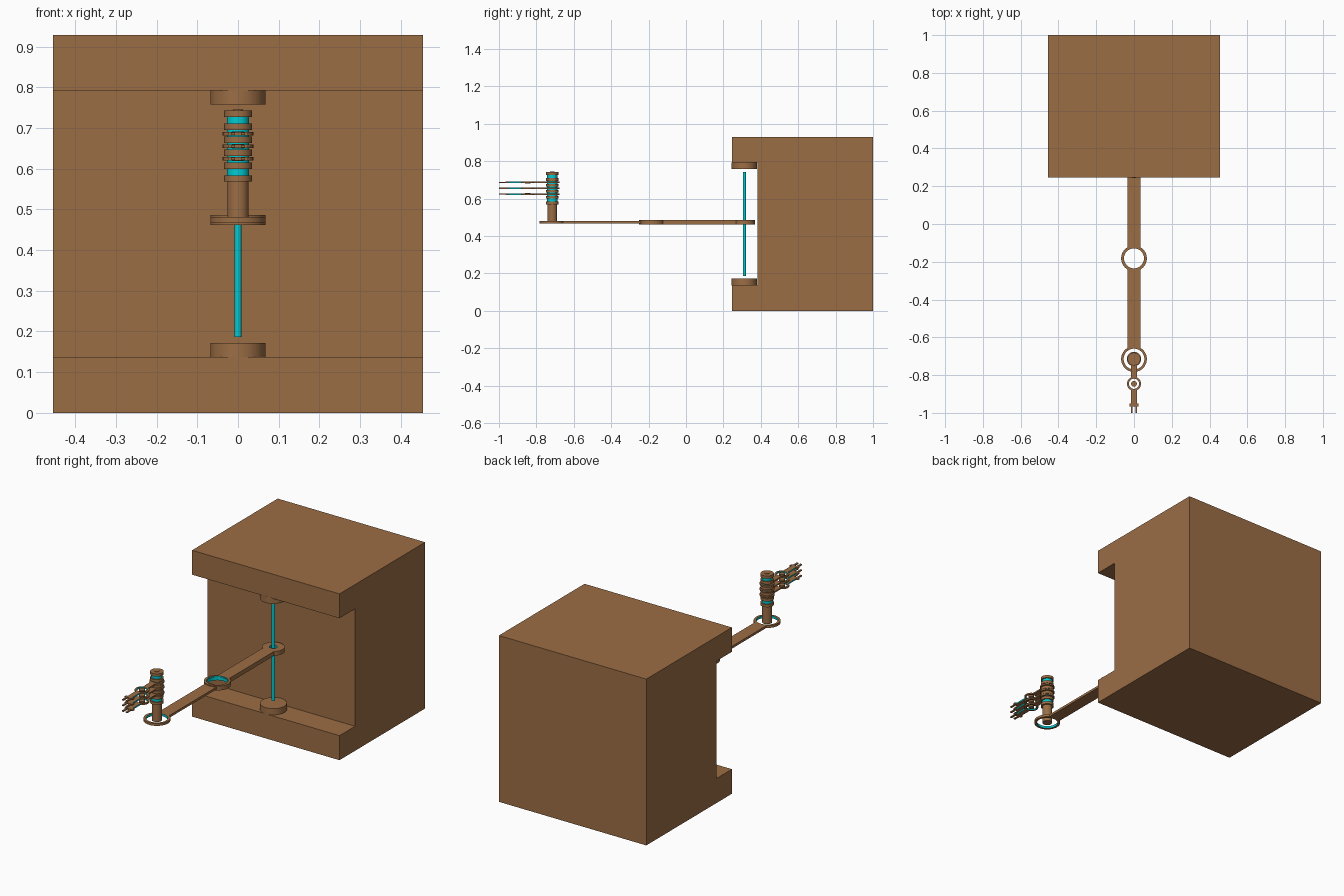
import bpy, bmesh, math

if "Cube" in bpy.data.objects:
    bpy.data.objects.remove(bpy.data.objects["Cube"])


def material(name, rgb):
    m = bpy.data.materials.new(name)
    m.diffuse_color = (*rgb, 1)
    m.use_nodes = True
    m.node_tree.nodes["Principled BSDF"].inputs["Base Color"].default_value = m.diffuse_color
    return m


BROWN = material("warm brown", (0.33, 0.155, 0.06))
CYAN = material("bright cyan", (0.0, 0.6, 0.65))


def finish(bm, name, mats=(BROWN,), cyan_rule=None, smooth=True):
    bmesh.ops.recalc_face_normals(bm, faces=bm.faces)
    bm.normal_update()
    if cyan_rule:
        for f in bm.faces:
            f.material_index = int(cyan_rule(f))
    me = bpy.data.meshes.new(name)
    bm.to_mesh(me)
    bm.free()
    for m in mats:
        me.materials.append(m)
    ob = bpy.data.objects.new(name, me)
    bpy.context.collection.objects.link(ob)
    if smooth:
        bpy.ops.object.select_all(action='DESELECT')
        ob.select_set(True)
        bpy.context.view_layer.objects.active = ob
        bpy.ops.object.shade_smooth_by_angle(angle=math.radians(30))
    return ob


def extrude(bm, pts, vec):
    face = bm.faces.new([bm.verts.new(p) for p in pts])
    new = bmesh.ops.extrude_face_region(bm, geom=[face], use_keep_orig=True)["geom"]
    bmesh.ops.translate(bm, vec=vec, verts=[v for v in new if isinstance(v, bmesh.types.BMVert)])


def cylinder(name, y, r, z0, z1, mat=BROWN, n=48):
    bm = bmesh.new()
    extrude(bm, [(r * math.cos(2 * math.pi * i / n), y + r * math.sin(2 * math.pi * i / n), z0)
                 for i in range(n)], (0, 0, z1 - z0))
    return finish(bm, name, (mat,))


def plate(name, x0, x1, y0, y1, z0, z1, cyan_rule=None):
    bm = bmesh.new()
    extrude(bm, [(x0, y0, z0), (x1, y0, z0), (x1, y1, z0), (x0, y1, z0)], (0, 0, z1 - z0))
    return finish(bm, name, (BROWN, CYAN), cyan_rule, False)


def arc(y, r, a0, a1, z, n=24):
    return [(max(0.0, r * math.cos(a0 + (a1 - a0) * i / n)), y + r * math.sin(a0 + (a1 - a0) * i / n), z)
            for i in range(n + 1)]


def link(name, ya, ra, ha, yb, rb, hb, w, z0, z1):
    """Bar of half width w with an open ring at each end; hole walls are cyan."""
    q = math.pi / 2
    pts = (arc(ya, ra, q, -math.acos(w / ra), z0) + arc(yb, rb, math.acos(w / rb), -q, z0)
           + arc(yb, hb, -q, q, z0) + arc(ya, ha, -q, q, z0))
    bm = bmesh.new()
    extrude(bm, pts, (0, 0, z1 - z0))
    # open the centre plane, then mirror
    bmesh.ops.delete(bm, geom=[f for f in bm.faces if all(abs(v.co.x) < 1e-5 for v in f.verts)],
                     context='FACES_ONLY')
    dup = bmesh.ops.duplicate(bm, geom=bm.verts[:] + bm.edges[:] + bm.faces[:])["geom"]
    for v in dup:
        if isinstance(v, bmesh.types.BMVert):
            v.co.x *= -1
    bmesh.ops.remove_doubles(bm, verts=bm.verts, dist=1e-5)

    def hole_wall(f):
        c = f.calc_center_median()
        return abs(f.normal.z) < 0.5 and any(
            math.hypot(c.x, c.y - y) < h + 0.001 for y, h in ((ya, ha), (yb, hb)))
    return finish(bm, name, (BROWN, CYAN), hole_wall)


# Housing: C-shaped side profile
bm = bmesh.new()
profile = [(0.245, 0), (1, 0), (1, 0.928), (0.245, 0.928), (0.245, 0.792),
           (0.382, 0.792), (0.382, 0.137), (0.245, 0.137)]
extrude(bm, [(-0.455, y, z) for y, z in profile], (0.91, 0, 0))
finish(bm, "housing", smooth=False)

# Vertical rail and its two mounts
MAST, ELBOW, WRIST, KNUCKLE = 0.312, -0.182, -0.715, -0.846
cylinder("lower_mount", MAST, 0.068, 0.135, 0.172)
cylinder("upper_mount", MAST, 0.068, 0.757, 0.794)
cylinder("rail", MAST, 0.0085, 0.187, 0.741, CYAN)

# Two arm links
link("upper_arm", MAST, 0.057, 0.02, ELBOW, 0.068, 0.055, 0.035, 0.462, 0.486)
link("forearm", ELBOW, 0.06, 0.053, WRIST, 0.068, 0.055, 0.035, 0.468, 0.481)

# Wrist post, cyan core and stacked collars
cylinder("wrist_post", WRIST, 0.026, 0.47, 0.57)
cylinder("wrist_core", WRIST, 0.027, 0.57, 0.735, CYAN)
cylinder("post_tip", WRIST, 0.012, 0.735, 0.745)
for i in range(6):
    z = 0.5755 + i * 0.0318
    cylinder(f"collar_{i + 1}", WRIST, 0.034, z - 0.0077, z + 0.0077)

# Three stacked fingers with forked tips
for i, z in enumerate((0.624, 0.655, 0.686)):
    a, b = z - 0.004, z + 0.004
    n = i + 1
    link(f"finger_base_{n}", WRIST, 0.038, 0.025, KNUCKLE, 0.037, 0.027, 0.016, a, b)
    cylinder(f"knuckle_pin_{n}", KNUCKLE, 0.015, z - 0.005, z + 0.005)
    plate(f"finger_end_{n}", -0.015, 0.015, -0.952, KNUCKLE - 0.032, a, b,
          lambda f: abs(f.normal.z) < 0.5)
    plate(f"grip_bracket_{n}", -0.025, 0.025, -0.965, -0.95, a, b)
    for s in (-1, 1):
        plate(f"grip_tip_{n}_{'left' if s < 0 else 'right'}",
              s * 0.012 - 0.005, s * 0.012 + 0.005, -1.0, -0.962, z - 0.003, z + 0.003)
